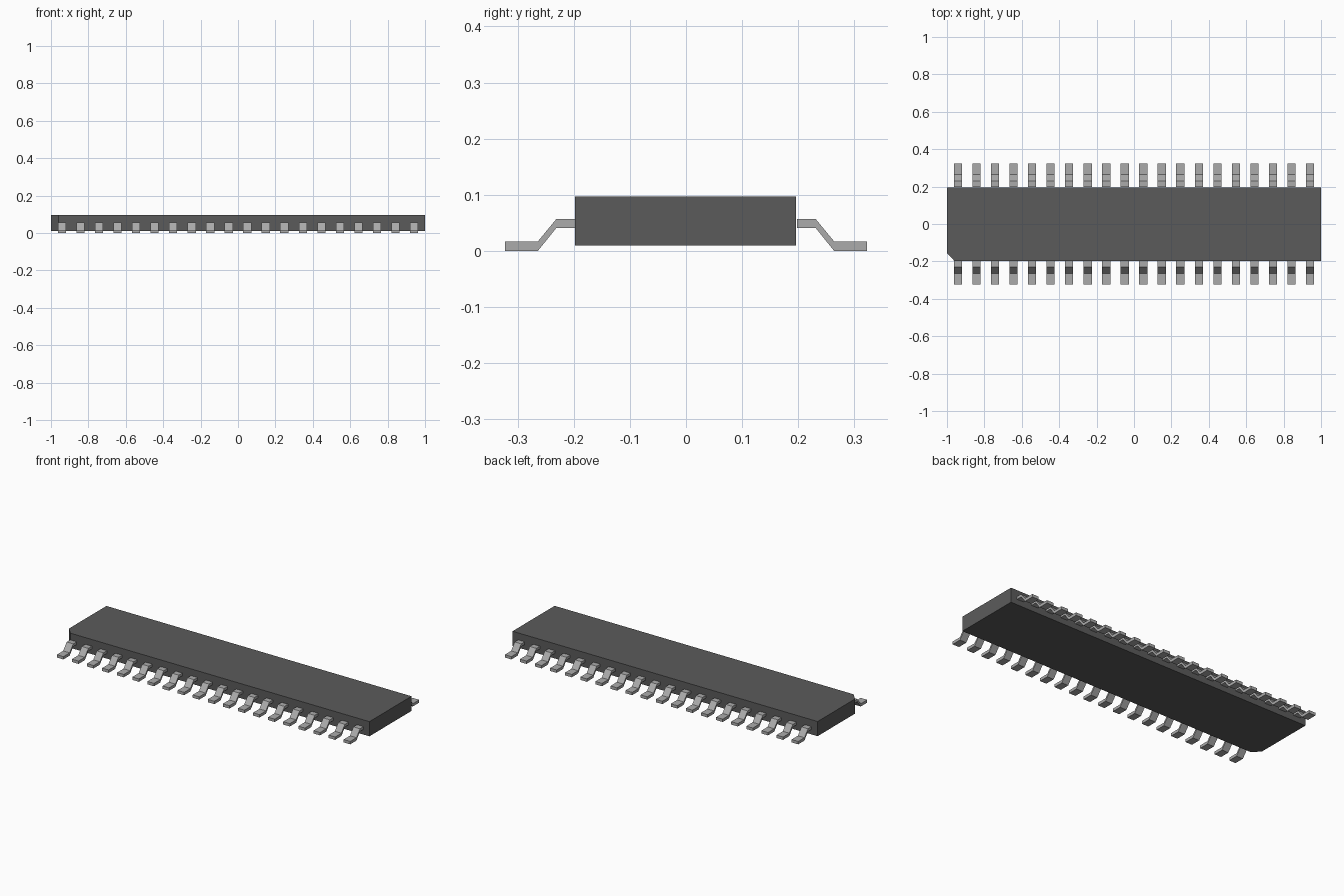
import bpy
import bmesh

cube = bpy.data.objects.get("Cube")
if cube:
    bpy.data.objects.remove(cube, do_unlink=True)


def make_material(name, grey):
    mat = bpy.data.materials.new(name)
    mat.use_nodes = True
    colour = (grey, grey, grey, 1)
    mat.diffuse_color = colour
    bsdf = mat.node_tree.nodes["Principled BSDF"]
    bsdf.inputs["Base Color"].default_value = colour
    bsdf.inputs["Roughness"].default_value = 0.6
    return mat


def extrude_profile(name, points, offset, mat):
    """Closed prism: a flat outline pushed along an offset."""
    bm = bmesh.new()
    face = bm.faces.new([bm.verts.new(p) for p in points])
    result = bmesh.ops.extrude_face_region(bm, geom=[face], use_keep_orig=True)
    verts = [g for g in result["geom"] if isinstance(g, bmesh.types.BMVert)]
    bmesh.ops.translate(bm, verts=verts, vec=offset)
    bmesh.ops.recalc_face_normals(bm, faces=bm.faces[:])
    mesh = bpy.data.meshes.new(name)
    bm.to_mesh(mesh)
    bm.free()
    mesh.materials.append(mat)
    obj = bpy.data.objects.new(name, mesh)
    bpy.context.collection.objects.link(obj)
    return obj


plastic = make_material("dark grey plastic", 0.105)
metal = make_material("light grey metal", 0.41)

# Package body with one cut corner marking the first pin
FRONT, BACK, BOTTOM, TOP = -0.198, 0.196, 0.01, 0.097
outline = [(-0.96, FRONT), (1, FRONT), (1, BACK), (-1, BACK), (-1, -0.155)]
extrude_profile("body", [(x, y, BOTTOM) for x, y in outline],
                (0, 0, TOP - BOTTOM), plastic)

# Bent leads along both long sides
PIN_COUNT, PIN_WIDTH, FIRST_X = 20, 0.043, -0.94
PITCH = -2 * FIRST_X / (PIN_COUNT - 1)
lead = [(0.198, 0.041), (0.231, 0.041), (0.264, 0), (0.323, 0),
        (0.323, 0.017), (0.264, 0.017), (0.231, 0.057), (0.198, 0.057)]

for side, sign in (("front", -1), ("back", 1)):
    profile = [(-PIN_WIDTH / 2, sign * y, z) for y, z in lead]
    first = extrude_profile(f"{side}_lead_1", profile, (PIN_WIDTH, 0, 0), metal)
    first.location.x = FIRST_X
    for i in range(1, PIN_COUNT):
        copy = bpy.data.objects.new(f"{side}_lead_{i + 1}", first.data)
        copy.location.x = FIRST_X + i * PITCH
        bpy.context.collection.objects.link(copy)
